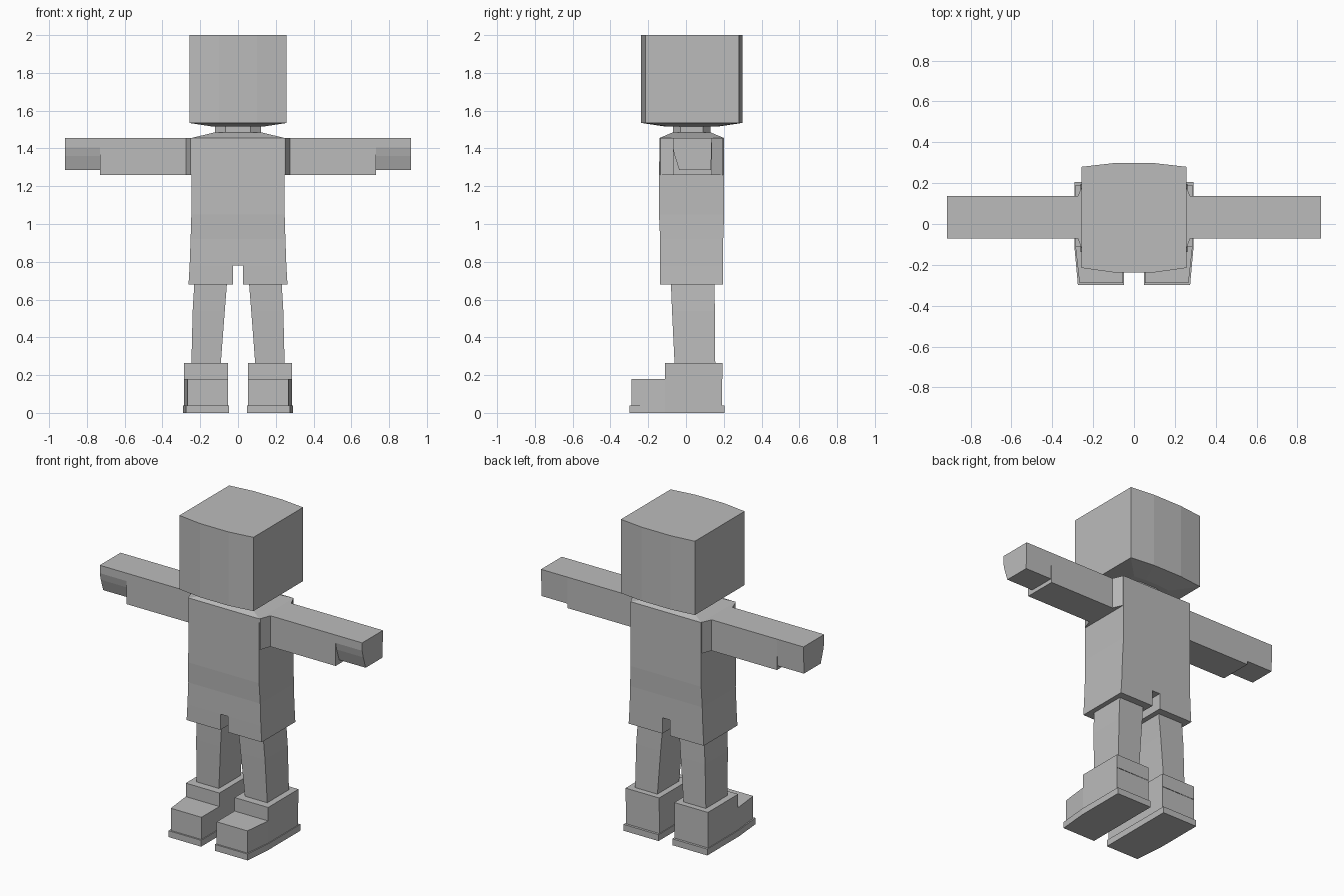
import bpy, bmesh

if "Cube" in bpy.data.objects:
    bpy.data.objects.remove(bpy.data.objects["Cube"])

grey = bpy.data.materials.new("plain grey")
grey.diffuse_color = (0.5, 0.5, 0.5, 1)
grey.use_nodes = True
grey.node_tree.nodes["Principled BSDF"].inputs["Base Color"].default_value = grey.diffuse_color


def loft(name, sections, mirror=False, caps=(True, True)):
    """Skin a list of equal-length point rings; optionally mirror across x = 0."""
    bm = bmesh.new()
    rings = [[bm.verts.new(p) for p in s] for s in sections]
    n = len(rings[0])
    for a, b in zip(rings, rings[1:]):
        for i in range(n):
            j = (i + 1) % n
            bm.faces.new((a[i], a[j], b[j], b[i]))
    # Both ends are closed while normals are made consistent
    ends = [bm.faces.new(rings[0]), bm.faces.new(rings[-1])]
    bmesh.ops.recalc_face_normals(bm, faces=bm.faces)
    drop = [f for f, keep in zip(ends, caps) if not keep]
    if drop:
        bmesh.ops.delete(bm, geom=drop, context='FACES_ONLY')
    mesh = bpy.data.meshes.new(name)
    bm.to_mesh(mesh)
    bm.free()
    mesh.materials.append(grey)
    ob = bpy.data.objects.new(name, mesh)
    bpy.context.collection.objects.link(ob)
    if mirror:
        ob.modifiers.new("mirror", 'MIRROR')
    return ob


def rect(x0, x1, y0, y1, z):
    return [(x0, y0, z), (x1, y0, z), (x1, y1, z), (x0, y1, z)]


def across(x, y0, y1, z0, z1):
    """Rectangle in the yz plane."""
    return [(x, y0, z0), (x, y1, z0), (x, y1, z1), (x, y0, z1)]


# Head: box with gently bowed front and back, underside sloping to the neck
def head_ring(z, k=1.0):
    pts = [(-.258, -.215), (-.1, -.237), (.1, -.237), (.258, -.215),
           (.258, .28), (.1, .298), (-.1, .298), (-.258, .28)]
    return [(x * k, .03 + (y - .03) * k, z) for x, y in pts]


loft("head", [head_ring(1.515, .5), head_ring(1.535), head_ring(2.0)])


# Neck: chamfered post
def neck_ring(z):
    a, b, c, d = .122, .067, .1, .06
    return [(x, .03 + y, z) for x, y in
            [(-b, -c), (b, -c), (a, -d), (a, d), (b, c), (-b, c), (-a, d), (-a, -d)]]


loft("neck", [neck_ring(1.47), neck_ring(1.525)])

# Torso with sloping shoulders
loft("torso", [
    rect(-.256, .256, -.138, .197, .78),
    rect(-.251, .251, -.137, .197, .92),
    rect(-.247, .247, -.143, .202, 1.05),
    rect(-.247, .247, -.141, .202, 1.455),
    rect(-.125, .125, -.07, .13, 1.485)])

# Shorts: two leg openings with a gap between
loft("shorts_leg", [
    rect(.027, .262, -.138, .197, .68),
    rect(.027, .256, -.138, .197, .78)], True, (True, False))

# Legs
loft("leg", [
    rect(.092, .247, -.06, .155, .25),
    rect(.07, .24, -.074, .153, .54),
    rect(.058, .231, -.08, .15, .69)], True)

# Sleeves: flared at the shoulder, then a straight box
loft("sleeve", [
    across(.24, -.141, .202, 1.26, 1.455),
    across(.252, -.135, .19, 1.26, 1.455),
    across(.275, -.07, .137, 1.26, 1.455),
    across(.73, -.07, .137, 1.26, 1.455)], True, (False, True))

# Hands: lower front edge slopes back
hand = [(-.07, 1.455), (.137, 1.455), (.132, 1.285), (-.035, 1.285),
        (-.06, 1.36), (-.07, 1.405)]
loft("hand", [[(x, y, z) for y, z in hand] for x in (.73, .915)], True, (False, True))


# Shoes: outline tapers on the outside towards the toe
def shoe_ring(z, toe, heel, x_in, x_toe, x_out):
    return [(x_in, toe, z), (x_toe, toe, z), (x_out, -.11, z), (x_out, heel, z), (x_in, heel, z)]


loft("shoe_sole", [shoe_ring(z, -.298, .205, .048, .275, .292) for z in (0, .04)], True)
loft("shoe_toe", [shoe_ring(z, -.288, .19, .053, .267, .287) for z in (.04, .18)],
     True, (False, True))
loft("shoe_ankle", [rect(.053, .287, -.11, .192, z) for z in (.18, .265)],
     True, (False, True))
